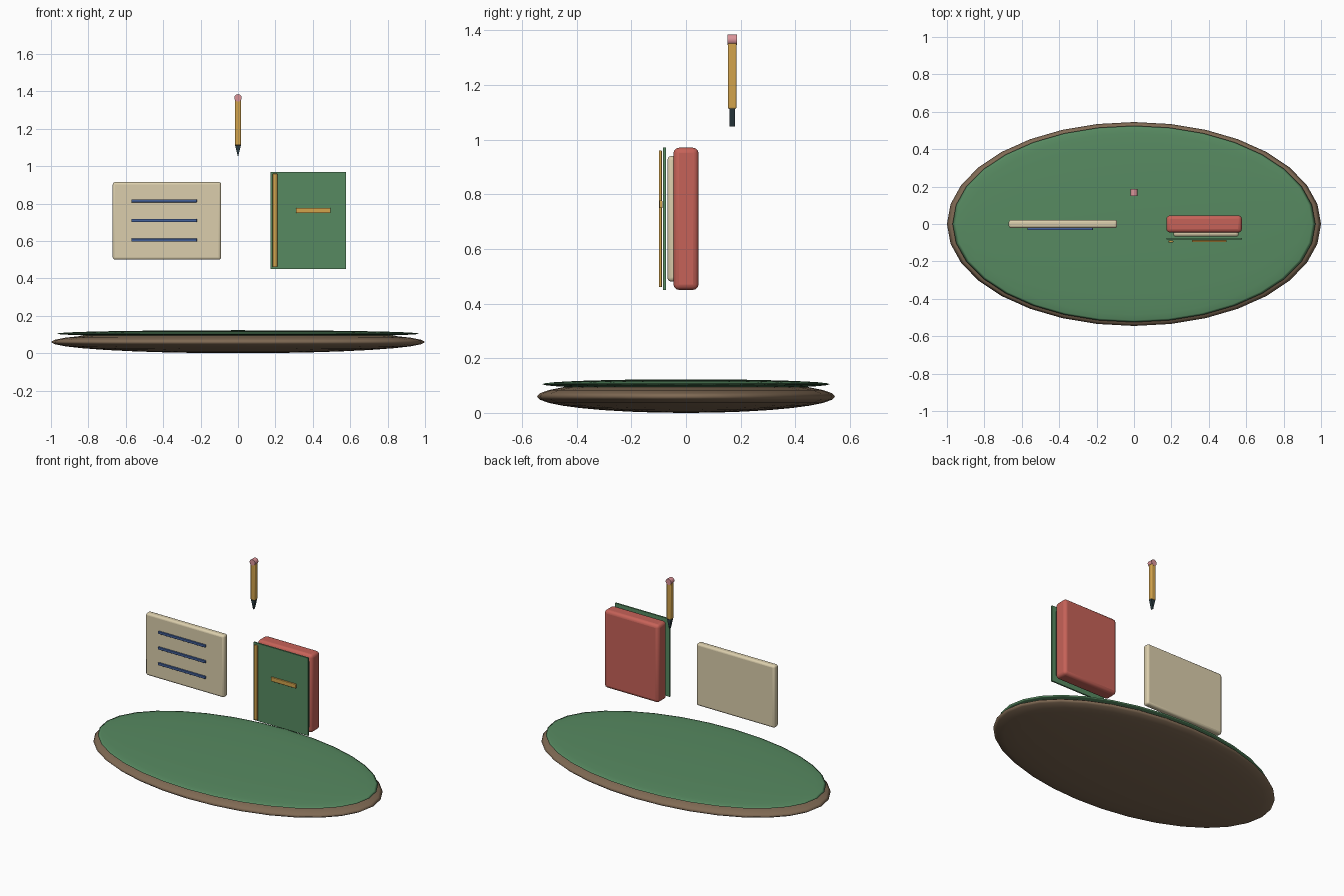
import bpy, bmesh, math

if "Cube" in bpy.data.objects:
    bpy.data.objects.remove(bpy.data.objects["Cube"])


def material(name, hex_code):
    channels = [int(hex_code[i:i + 2], 16) / 255 for i in (0, 2, 4)]
    mat = bpy.data.materials.new(name)
    mat.diffuse_color = [((c + 0.055) / 1.055) ** 2.4 for c in channels] + [1]
    mat.use_nodes = True
    mat.node_tree.nodes["Principled BSDF"].inputs["Base Color"].default_value = mat.diffuse_color
    return mat


WOOD = material("brown", "806A54")
GREEN = material("green", "578A61")
CREAM = material("cream", "DBCEAC")
BLUE = material("blue", "45629C")
RED = material("red", "C66258")
GOLD = material("gold", "D2A34C")
PINK = material("pink", "DB9499")
LEAD = material("lead", "2A3A40")


def finish(obj, name, mat, angle=40):
    obj.name = name
    obj.data.materials.append(mat)
    bpy.context.view_layer.objects.active = obj
    for o in bpy.context.selected_objects:
        o.select_set(False)
    obj.select_set(True)
    bpy.ops.object.shade_smooth_by_angle(angle=math.radians(angle))
    return obj


def box(name, xs, ys, zs, mat, bevel=0.0):
    bpy.ops.mesh.primitive_cube_add(size=1)
    obj = bpy.context.object
    for v in obj.data.vertices:
        v.co = [(a + b) / 2 + c * (b - a) for c, (a, b) in zip(v.co, (xs, ys, zs))]
    if bevel:
        mod = obj.modifiers.new("bevel", 'BEVEL')
        mod.width, mod.segments = bevel, 3
    return finish(obj, name, mat)


def disc(name, z, radii, mat):
    bpy.ops.mesh.primitive_uv_sphere_add(segments=32, ring_count=16, radius=1)
    obj = bpy.context.object
    for v in obj.data.vertices:
        v.co = [c * r for c, r in zip(v.co, radii)]
        v.co.z += z
    return finish(obj, name, mat, 180)


# Oval base with felt top
disc("oval_base", 0.06, (1.0, 0.545, 0.06), WOOD)
disc("felt_top", 0.105, (0.97, 0.525, 0.018), GREEN)

# Note card with three written lines
box("note_card", (-0.67, -0.09), (-0.022, 0.022), (0.50, 0.915), CREAM, 0.013)
for i in range(3):
    z = 0.605 + 0.105 * i
    box(f"note_line_{i + 1}", (-0.57, -0.22), (-0.033, -0.021), (z - 0.008, z + 0.008), BLUE, 0.002)

# Book: body, pages, cover, spine strip and label bar
box("book_body", (0.173, 0.577), (-0.046, 0.046), (0.45, 0.97), RED, 0.02)
box("book_pages", (0.21, 0.56), (-0.068, -0.03), (0.48, 0.94), CREAM, 0.015)
box("book_cover", (0.173, 0.577), (-0.084, -0.074), (0.45, 0.97), GREEN)
box("book_spine_strip", (0.185, 0.21), (-0.099, -0.088), (0.46, 0.96), GOLD, 0.003)
box("book_label_bar", (0.31, 0.495), (-0.097, -0.086), (0.749, 0.777), GOLD, 0.003)

# Pencil: body, eraser and wedge tip
box("pencil_body", (-0.016, 0.016), (0.153, 0.185), (1.112, 1.355), GOLD, 0.006)
bpy.ops.mesh.primitive_cylinder_add(vertices=16, radius=0.02, depth=0.036,
                                    location=(0, 0.169, 1.365),
                                    rotation=(math.pi / 2, 0, 0))
finish(bpy.context.object, "pencil_eraser", PINK)

bm = bmesh.new()
tri = [bm.verts.new(p) for p in ((-0.016, 0.159, 1.114), (0.016, 0.159, 1.114), (0, 0.159, 1.048))]
face = bm.faces.new(tri)
ext = bmesh.ops.extrude_face_region(bm, geom=[face])["geom"]
bmesh.ops.translate(bm, vec=(0, 0.02, 0),
                    verts=[g for g in ext if isinstance(g, bmesh.types.BMVert)])
bmesh.ops.recalc_face_normals(bm, faces=bm.faces)
mesh = bpy.data.meshes.new("pencil_tip")
bm.to_mesh(mesh)
bm.free()
tip = bpy.data.objects.new("pencil_tip", mesh)
bpy.context.collection.objects.link(tip)
finish(tip, "pencil_tip", LEAD)
